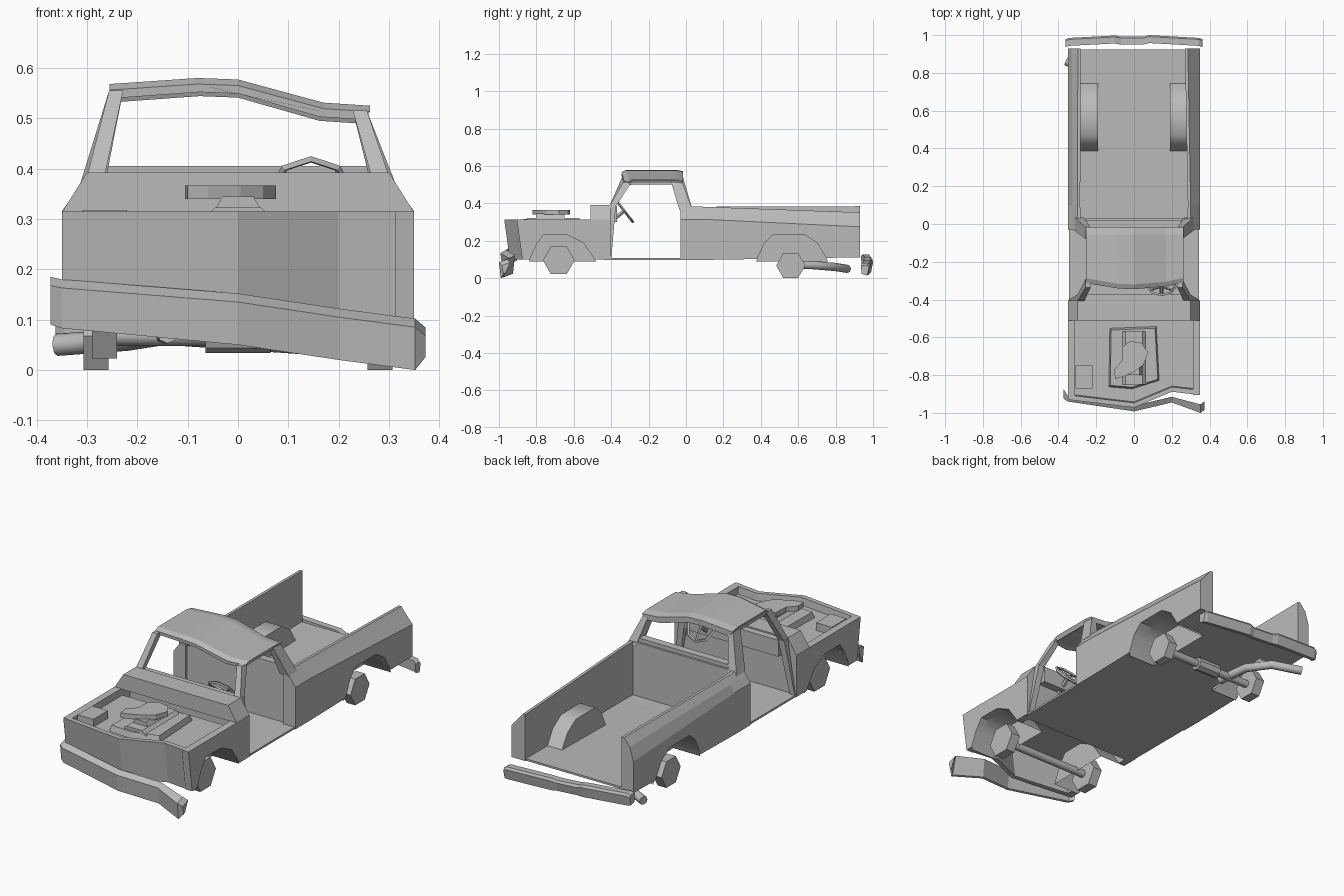
import bpy, bmesh, math
from mathutils import Vector, Matrix

if "Cube" in bpy.data.objects:
    bpy.data.objects.remove(bpy.data.objects["Cube"], do_unlink=True)

paint = bpy.data.materials.new("dull_grey")
paint.use_nodes = True
GREY = (0.5, 0.5, 0.5, 1)
paint.diffuse_color = GREY
paint.node_tree.nodes["Principled BSDF"].inputs["Base Color"].default_value = GREY


def finish(name, bm):
    bmesh.ops.recalc_face_normals(bm, faces=bm.faces)
    me = bpy.data.meshes.new(name)
    bm.to_mesh(me)
    bm.free()
    me.materials.append(paint)
    ob = bpy.data.objects.new(name, me)
    bpy.context.collection.objects.link(ob)
    return ob


def loft(name, sections, cap_start=True, cap_end=True, closed=True):
    """Skin a list of matching cross-sections."""
    bm = bmesh.new()
    rings = [[bm.verts.new(p) for p in s] for s in sections]
    n = len(rings[0])
    for a, b in zip(rings, rings[1:]):
        for i in range(n if closed else n - 1):
            j = (i + 1) % n
            bm.faces.new((a[i], a[j], b[j], b[i]))
    if cap_start:
        bm.faces.new(rings[0])
    if cap_end:
        bm.faces.new(rings[-1])
    return finish(name, bm)


def across(x, pts):
    return [(x, y, z) for y, z in pts]


def along(y, pts):
    return [(x, y, z) for x, z in pts]


def flat(z, pts):
    return [(x, y, z) for x, y in pts]


def box(name, x0, x1, y0, y1, z0, z1):
    pts = [(x0, y0), (x1, y0), (x1, y1), (x0, y1)]
    return loft(name, [flat(z0, pts), flat(z1, pts)])


def tube(name, path, r, n=8):
    path = [Vector(p) for p in path]
    rings = []
    for i, p in enumerate(path):
        t = (path[min(i + 1, len(path) - 1)] - path[max(i - 1, 0)]).normalized()
        q = t.to_track_quat('Z', 'Y')
        rings.append([p + q @ Vector((r * math.cos(k * math.tau / n), r * math.sin(k * math.tau / n), 0))
                      for k in range(n)])
    return loft(name, rings)


def cut(ob, cutters):
    bpy.context.view_layer.objects.active = ob
    for c in cutters:
        m = ob.modifiers.new("arch", 'BOOLEAN')
        m.operation, m.solver, m.object = 'DIFFERENCE', 'EXACT', c
        bpy.ops.object.modifier_apply(modifier=m.name)


# Wheel arches: outlines, cutters and hollow wells
front_arch = [(-.84, .09), (-.80, .18), (-.76, .235), (-.64, .235), (-.55, .19), (-.48, .09)]
rear_arch = [(.375, .09), (.42, .19), (.47, .235), (.63, .235), (.70, .19), (.76, .09)]
cutters = []
for label, arch in (("front", front_arch), ("rear", rear_arch)):
    for side, s in (("left", 1), ("right", -1)):
        low = [(arch[0][0], .02)] + arch + [(arch[-1][0], .02)]
        c = loft("arch_cutter", [across(s * .19, low), across(s * .45, low)])
        c.hide_render = True
        cutters.append(c)
        loft(f"{label}_{side}_wheel_well", [across(s * .19, arch), across(s * .345, arch)],
             cap_end=False, closed=False)

# Floor under cab and bed, rising slightly at the back
slab = [(-.345, .098), (.345, .098), (.345, .108), (-.345, .108)]
cut(loft("floor", [along(-.44, slab), along(.1, slab), along(.925, [(x, z + .014) for x, z in slab])]), cutters)

# Fenders and bed sides; the left bed side is bent down at the back
for side, s in (("left", 1), ("right", -1)):
    nose = -.905 if s > 0 else -.93
    f = [(s * .35, .1), (s * .35, .315), (s * .312, .315), (s * .312, .1)]
    cut(loft(side + "_fender", [[(x, nose + (.03 if z < .2 else 0), z) for x, z in f], along(-.405, f)]), cutters)
    top = .352 if s > 0 else .385
    rim = .285 if s > 0 else .297
    a = [(s * .35, .098), (s * .35, .315), (s * .325, .35), (s * .3, .385), (s * .28, .385), (s * .28, .098)]
    m = [(s * .35, .098), (s * .35, .315), (s * .325, .35), (s * .3, .382), (s * .285, .382), (s * .285, .098)]
    b = [(s * .35, .112), (s * .35, .275), (s * (rim + .032), top - .04), (s * rim, top),
         (s * (rim - .015), top), (s * (rim - .015), .112)]
    cut(loft(side + "_bed_side", [along(-.03, a), along(.1, m), along(.93, b)]), cutters)

# Dented front panel and shallow engine bay tray
plan = [(-.35, -.93), (0, -.972), (.2, -.888), (.35, -.905)]
loft("front_panel", [across(x, [(y, .315), (y + .025, .315), (y + .055, .1), (y + .03, .1)]) for x, y in plan])
tray = [(x * .95, y + .012) for x, y in plan] + [(.33, -.5), (-.33, -.5)]
loft("engine_bay_tray", [flat(.266, tray), flat(.278, tray)])

# Engine block, air cleaner and battery
frame = [(-.135, -.865), (-.01, -.875), (.135, -.83), (.12, -.54), (-.13, -.55)]
loft("engine_block", [flat(.27, frame), flat(.308, [(x * .93, y * .93 - .05) for x, y in frame])])
for name, y0, y1, z0, z1, wide, thin in (("engine_top", -.85, -.57, .3, .323, .07, .045),
                                         ("air_cleaner_stem", -.8, -.65, .32, .345, .045, .03)):
    loft(name, [flat(z, [(-w, y0), (w, y0), (w, y1), (-w, y1)]) for z, w in ((z0, wide), (z1, thin))])
lid = [(-.1, -.82), (-.105, -.77), (-.065, -.725), (-.06, -.65), (-.02, -.62),
       (.04, -.63), (.075, -.68), (.05, -.745), (.005, -.78), (-.06, -.81)]
loft("air_cleaner", [flat(.34, lid), flat(.366, lid)])
box("battery", -.31, -.22, -.87, -.75, .27, .318)

# Cowl, firewall and dashboard
cowl = [(-.35, .313), (.35, .313), (.3, .392), (-.3, .392)]
loft("cowl", [along(-.51, cowl), along(-.405, cowl)])
box("firewall", -.345, .345, -.44, -.41, .1, .32)
dash = [(-.27, .3), (.27, .3), (.27, .385), (-.27, .385)]
loft("dashboard", [along(-.41, dash), along(-.37, dash)])

# Cab back wall with window ledge
box("cab_back_wall", -.29, .29, -.015, .03, .1, .385)
box("rear_window_ledge", -.29, .29, -.02, .02, .38, .405)

# Roof shell, crushed on the left, thicker at the rear header
crest = [(-.255, .568), (-.08, .58), (0, .577), (.17, .531), (.262, .525)]


def roof_section(y, bow, drop, thick):
    upper = [(x, y + bow * x * x, z - drop) for x, z in crest]
    return upper + [(x * .95, v, z - thick) for x, v, z in reversed(upper)]


loft("roof", [roof_section(-.345, .5, .012, .016), roof_section(-.32, .5, 0, .024),
              roof_section(-.06, 0, 0, .024), roof_section(-.055, 0, 0, .036), roof_section(-.015, 0, .008, .028)])


# Cab pillars
def pillar(name, low, high):
    secs = []
    for x0, x1, y0, y1, z in (low, high):
        secs.append([(x0, y0, z), (x1, y0, z), (x1, y1, z), (x0, y1, z)])
    loft(name, secs)


for side, s in (("left", 1), ("right", -1)):
    top = .515 if s > 0 else .555
    pillar(side + "_front_pillar", (s * .3, s * .265, -.41, -.375, .385), (s * .256, s * .228, -.335, -.29, top))
    pillar(side + "_door_edge", (s * .345, s * .315, -.415, -.4, .1), (s * .3, s * .265, -.41, -.375, .39))
    pillar(side + "_rear_pillar", (s * .315, s * .265, -.035, .035, .365), (s * .256, s * .228, -.08, -.02, top))
    box(side + "_roof_rail", s * .254, s * .236, -.3, -.03, top - .012, top + .003)

# Steering wheel and column
hub = Vector((.145, -.33, .36))
tilt = Matrix.Rotation(math.radians(-52), 3, 'X')
rings = []
for k in range(9):
    a = k * math.tau / 8
    out = Vector((math.cos(a), math.sin(a), 0))
    rings.append([hub + tilt @ (out * (.074 + dx) + Vector((0, 0, dz)))
                  for dx, dz in ((-.008, 0), (0, .007), (.008, 0), (0, -.007))])
loft("steering_wheel", rings, cap_start=False, cap_end=False)
for k in range(3):
    a = math.radians(90 + 120 * k)
    tube(f"wheel_spoke_{k + 1}", [hub, hub + tilt @ Vector((.071 * math.cos(a), .071 * math.sin(a), 0))], .006, 4)
tube("steering_column", [(.145, -.41, .295), hub], .011, 6)

# Six-sided hubs and axles
for label, y, z, r, inner in (("front", -.68, .096, .085, .24), ("rear", .56, .068, .078, .257)):
    hexagon = [(y + r * math.cos(k * math.tau / 6), z + r * math.sin(k * math.tau / 6)) for k in range(6)]
    for side, s in (("left", 1), ("right", -1)):
        loft(f"{label}_{side}_hub", [across(s * inner, hexagon), across(s * (inner + .05), hexagon)])
    tube(label + "_axle", [(-.26, y, z), (.26, y, z)], .02)
tube("differential", [(-.065, .56, .068), (.065, .56, .068)], .034, 8)

# Exhaust pipe
tube("exhaust_pipe", [(-.14, .50, .075), (-.155, .68, .07), (-.22, .80, .06), (-.36, .862, .05)], .022)

# Twisted front bumper: x, front y, back y, top z, bottom z
bars = [(-.372, -.925, -.875, .185, .09), (-.35, -.94, -.91, .18, .083), (0, -.992, -.962, .152, .05),
        (.2, -.945, -.915, .122, .02), (.352, -1, -.955, .102, 0), (.372, -.985, -.94, .085, .025)]
loft("front_bumper", [across(x, [(f, t - .017), (f + .01, b), (f + .02, b + .004), (k, t)]) for x, f, k, t, b in bars])

# Rear bumper, tilted down to the left, with a recessed middle: x, back y, lowering of the top
bars = [(-.362, .978, .01), (-.345, .985, 0), (-.1, .998, 0), (-.07, .992, .008), (.05, .992, .008),
        (.08, 1.0, 0), (.345, .985, 0), (.362, .978, .01)]
sections = []
for x, y, drop in bars:
    base = .04 - .068 * x
    top = base + .064 - drop
    sections.append(across(x, [(y, top - .012), (y - .008, top), (y - .042, top), (y - .04, base + .008), (y - .01, base)]))
loft("rear_bumper", sections)

for c in cutters:
    bpy.data.objects.remove(c, do_unlink=True)

# Soft shading on the rounded parts only
for ob in bpy.context.scene.objects:
    ob.select_set(any(w in ob.name for w in ("wheel_well", "exhaust", "axle")))
bpy.ops.object.shade_smooth_by_angle(angle=math.radians(65))
